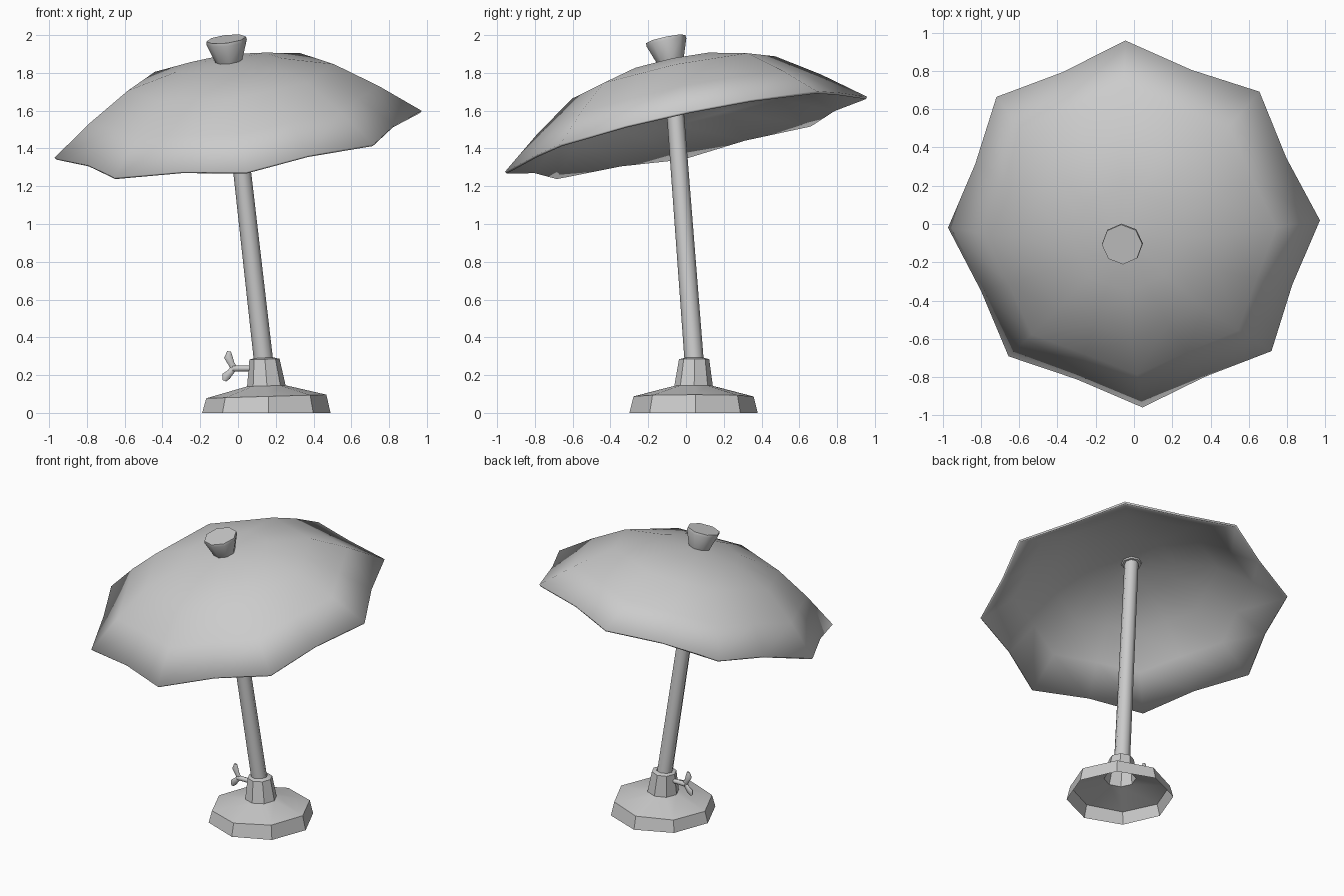
import bpy, bmesh, math
from mathutils import Vector, Matrix

if "Cube" in bpy.data.objects:
    bpy.data.objects.remove(bpy.data.objects["Cube"])


def finish(name, bm, angle=35):
    bmesh.ops.recalc_face_normals(bm, faces=bm.faces)
    me = bpy.data.meshes.new(name)
    bm.to_mesh(me)
    bm.free()
    ob = bpy.data.objects.new(name, me)
    bpy.context.collection.objects.link(ob)
    bpy.ops.object.select_all(action='DESELECT')
    bpy.context.view_layer.objects.active = ob
    ob.select_set(True)
    bpy.ops.object.shade_smooth_by_angle(angle=math.radians(angle))
    return ob


def skin_rings(bm, rings, cap_start=False, cap_end=False):
    loops = [[bm.verts.new(p) for p in r] for r in rings]
    n = len(loops[0])
    for a, b in zip(loops, loops[1:]):
        for i in range(n):
            j = (i + 1) % n
            bm.faces.new((a[i], a[j], b[j], b[i]))
    if cap_start:
        bm.faces.new(loops[0])
    if cap_end:
        bm.faces.new(loops[-1])
    return loops


def frame(origin, axis):
    q = Vector((0, 0, 1)).rotation_difference(Vector(axis))
    return Matrix.Translation(origin) @ q.to_matrix().to_4x4()


def ring(mat, r, h, sides=8, phase=0.033):
    return [mat @ Vector((r * math.cos(phase + math.tau * i / sides),
                          r * math.sin(phase + math.tau * i / sides), h))
            for i in range(sides)]


def tube(name, pts, radii, sides=8, caps=True, squash=1.0):
    bm = bmesh.new()
    pts = [Vector(p) for p in pts]
    rings = []
    for i, p in enumerate(pts):
        axis = pts[min(i + 1, len(pts) - 1)] - pts[max(i - 1, 0)]
        rs = ring(frame(p, axis), radii[i], 0, sides)
        rings.append([Vector((v.x, p.y + (v.y - p.y) * squash, v.z)) for v in rs])
    skin_rings(bm, rings, caps, caps)
    return finish(name, bm, 50)


# Tilted frame shared by canopy and knob
tilt = frame((0, 0, 1.475), (-0.124, -0.213, 1))

# Canopy: eight ribs with panel midlines drawn slightly inward
bm = bmesh.new()
chord = math.cos(math.pi / 8)
rings = []
for r, h, pull, lift in [(0.98, 0, 0.98, 0.012), (0.77, 0.163, 0.995, 0.003),
                         (0.55, 0.31, 1, 0), (0.28, 0.378, 1, 0), (0.06, 0.4, 1, 0)]:
    pts = ring(tilt, r, h)
    mids = ring(tilt, r * chord * pull, h + lift, 8, 0.033 + math.pi / 8)
    rings.append([p for pair in zip(pts, mids) for p in pair])
skin_rings(bm, rings, cap_end=True)
canopy = finish("canopy", bm, 60)
shell = canopy.modifiers.new("cloth_thickness", 'SOLIDIFY')
shell.thickness = 0.014
shell.offset = -1

# Flared knob on top
bm = bmesh.new()
skin_rings(bm, [ring(tilt, r, h) for r, h in
                [(0.062, 0.375), (0.072, 0.40), (0.108, 0.502), (0.106, 0.519)]],
           True, True)
finish("top_knob", bm, 50)

# Leaning pole
tube("pole", [(0.138, 0.045, 0.25), (-0.045, -0.078, 1.87)], [0.051, 0.045])

# Hollow octagonal foot with collar, top slightly tilted
bm = bmesh.new()
profile = [(0.34, 0, 0.15, 0.04), (0.318, 0.087, 0.15, 0.04), (0.102, 0.143, 0.15, 0.04),
           (0.080, 0.284, 0.14, 0.043), (0.05, 0.292, 0.138, 0.044)]
rings = []
for k, (r, h, x, y) in enumerate(profile):
    rs = ring(Matrix.Translation((x, y, 0)), r, h)
    if k:
        for v in rs:
            v.z += 0.03 * (v.x - x)
    rings.append(rs)
skin_rings(bm, rings)
finish("base", bm, 30)

# Wing screw on the collar
y = 0.042
tube("screw_stem", [(0.09, y, 0.235), (-0.03, y, 0.235)], [0.015, 0.017])
tube("screw_wing_upper", [(-0.015, y, 0.225), (-0.036, y, 0.262), (-0.051, y, 0.295),
                          (-0.047, y, 0.326)], [0.018, 0.017, 0.023, 0.010], squash=0.65)
tube("screw_wing_lower", [(-0.015, y, 0.247), (-0.040, y, 0.215), (-0.062, y, 0.194),
                          (-0.072, y, 0.170)], [0.018, 0.017, 0.023, 0.010], squash=0.65)
